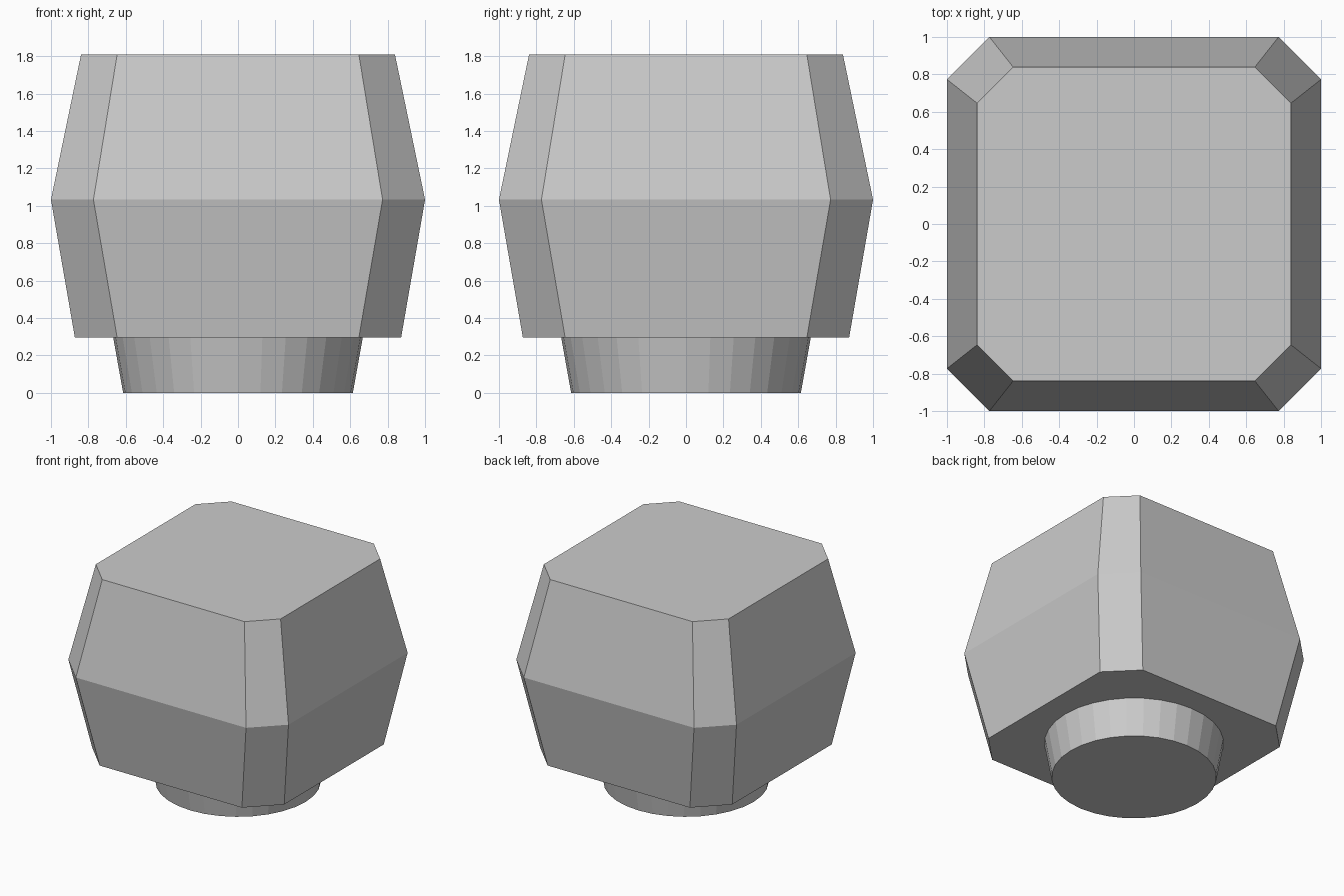
import bpy, bmesh, math

if "Cube" in bpy.data.objects:
    bpy.data.objects.remove(bpy.data.objects["Cube"])


def octagon(half, corner, z):
    """Square of half-width `half` with corners cut off at `corner`."""
    pts = [(half, -corner), (half, corner)]
    ring = []
    for k in range(4):
        c, s = round(math.cos(k * math.pi / 2)), round(math.sin(k * math.pi / 2))
        ring += [(c * x - s * y, s * x + c * y, z) for x, y in pts]
    return ring


def circle(radius, z, sides=32):
    return [(radius * math.cos(2 * math.pi * i / sides),
             radius * math.sin(2 * math.pi * i / sides), z) for i in range(sides)]


def loft(name, rings):
    """Join stacked rings with quads and cap both ends."""
    bm = bmesh.new()
    loops = [[bm.verts.new(p) for p in ring] for ring in rings]
    n = len(loops[0])
    for lo, hi in zip(loops, loops[1:]):
        for i in range(n):
            j = (i + 1) % n
            bm.faces.new((lo[i], lo[j], hi[j], hi[i]))
    bm.faces.new(loops[0][::-1])
    bm.faces.new(loops[-1])
    mesh = bpy.data.meshes.new(name)
    bm.to_mesh(mesh)
    bm.free()
    obj = bpy.data.objects.new(name, mesh)
    bpy.context.collection.objects.link(obj)
    return obj


# Chamfered body, widest at the middle
loft("body", [octagon(0.872, 0.646, 0.295),
              octagon(1.0, 0.773, 1.033),
              octagon(0.839, 0.646, 1.81)])

# Round tapered foot
loft("foot", [circle(0.614, 0.0), circle(0.667, 0.295)])
